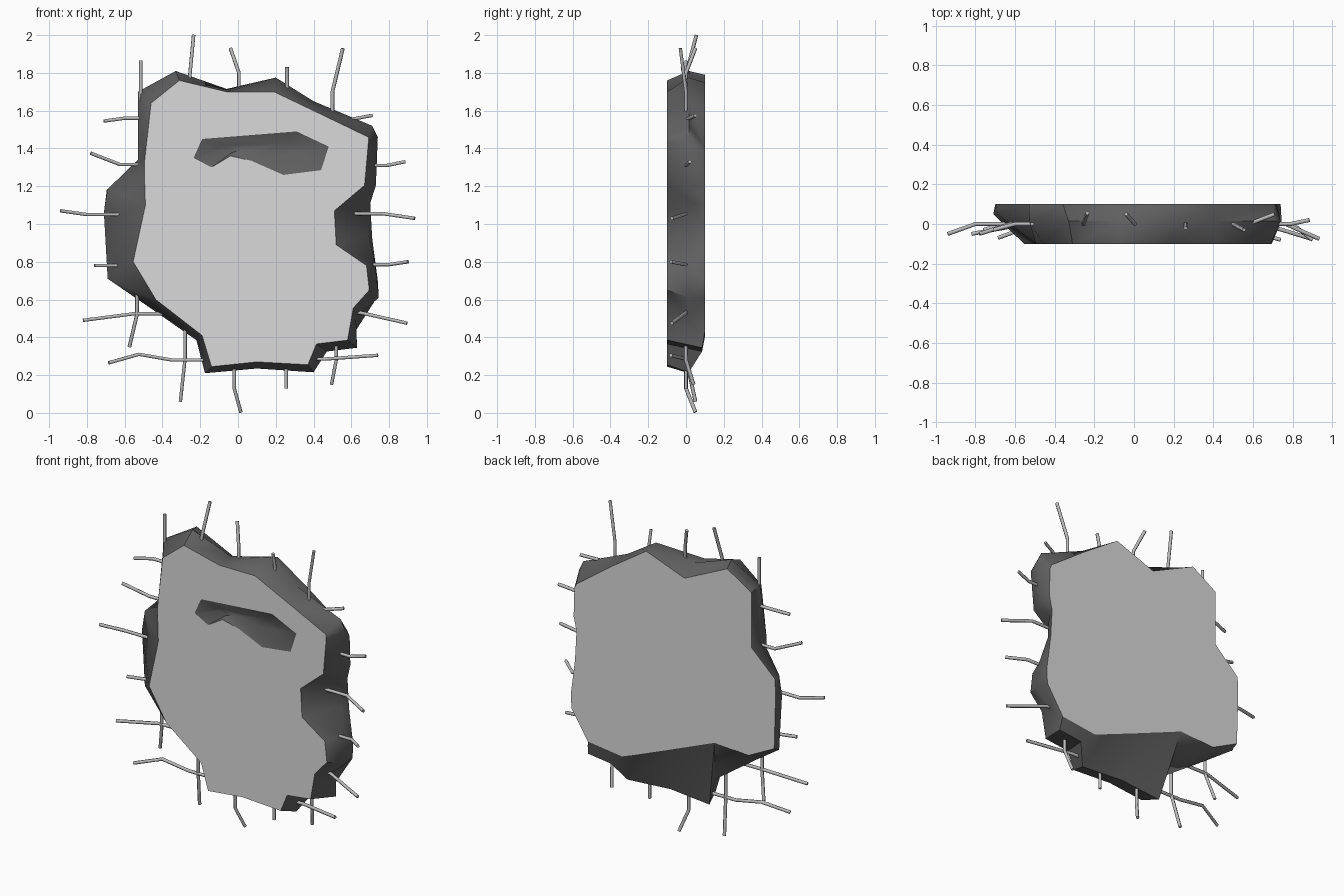
import bpy, bmesh, math

if "Cube" in bpy.data.objects:
    bpy.data.objects.remove(bpy.data.objects["Cube"])


def material(name, v):
    m = bpy.data.materials.new(name)
    m.diffuse_color = (v, v, v, 1)
    m.use_nodes = True
    m.node_tree.nodes["Principled BSDF"].inputs["Base Color"].default_value = m.diffuse_color
    return m


LIGHT = material("light concrete", 0.7)
DARK = material("dark broken concrete", 0.12)
STEEL = material("steel grey", 0.5)
T = 0.1  # half thickness of the slab

# Broken outlines (x, z), clockwise from the top left: front, middle, back
front = [(-.31, 1.76), (-.06, 1.70), (.19, 1.70), (.42, 1.59), (.69, 1.46), (.69, 1.43),
         (.67, 1.205), (.51, 1.07), (.52, .89), (.68, .78), (.695, .65), (.61, .555),
         (.58, .385), (.415, .365), (.37, .255), (.10, .27), (-.14, .245), (-.19, .41),
         (-.435, .60), (-.555, .80), (-.49, 1.10), (-.495, 1.25), (-.495, 1.33), (-.46, 1.64)]
middle = [(-.33, 1.81), (-.06, 1.715), (.20, 1.775), (.40, 1.65), (.71, 1.52), (.74, 1.46),
          (.73, 1.205), (.68, 1.11), (.69, .95), (.725, .79), (.745, .61), (.625, .505),
          (.63, .345), (.47, .325), (.40, .215), (.10, .235), (-.175, .21), (-.22, .385),
          (-.50, .58), (-.69, .71), (-.71, 1.06), (-.69, 1.185), (-.53, 1.34), (-.53, 1.70)]
back = [(-.36, 1.79), (-.06, 1.65), (.21, 1.75), (.45, 1.59), (.70, 1.41), (.715, 1.38),
        (.72, 1.20), (.70, 1.11), (.71, .93), (.72, .85), (.74, .70), (.735, .61),
        (.62, .43), (.38, .40), (.30, .43), (.05, .53), (-.27, .66), (-.51, .645),
        (-.60, .69), (-.69, .735), (-.70, 1.08), (-.695, 1.18), (-.53, 1.335), (-.53, 1.685)]
mid_y = {7: .05, 8: .05, 12: .085, 13: .085, 17: .02, 19: .05, 20: .05, 21: .05}
# Chipped hollow near the top of the front
chip = [(-.19, 1.45), (.31, 1.49), (.48, 1.41), (.44, 1.285), (.24, 1.26),
        (.07, 1.335), (-.04, 1.36), (-.14, 1.30), (-.235, 1.35)]


def ring_edges(bm, ring):
    return [bm.edges.get((a, b)) or bm.edges.new((a, b))
            for a, b in zip(ring, ring[1:] + ring[:1])]


def bridge(bm, r1, r2, flip=()):
    n = len(r1)
    for i in range(n):
        j = (i + 1) % n
        if i in flip:
            bm.faces.new((r1[i], r1[j], r2[i]))
            bm.faces.new((r1[j], r2[j], r2[i]))
        else:
            bm.faces.new((r1[i], r1[j], r2[j]))
            bm.faces.new((r1[i], r2[j], r2[i]))


def build_slab():
    bm = bmesh.new()
    rf = [bm.verts.new((x, -T, z)) for x, z in front]
    rm = [bm.verts.new((x, mid_y.get(i, .015), z)) for i, (x, z) in enumerate(middle)]
    rb = [bm.verts.new((x, T, z)) for x, z in back]
    bridge(bm, rf, rm)
    bridge(bm, rm, rb, flip=(16, 17, 18))
    # hollow: sloping walls down to a smaller floor
    cx, cz = .13, 1.405
    rc = [bm.verts.new((x, -T, z)) for x, z in chip]
    rfloor = [bm.verts.new((cx + (x - cx) * .6, -.07, cz + (z - cz) * .25)) for x, z in chip]
    bridge(bm, rc, rfloor)
    # flat front with the hole, flat back, hollow floor
    for edges in (ring_edges(bm, rf) + ring_edges(bm, rc), ring_edges(bm, rb),
                  ring_edges(bm, rfloor)):
        bmesh.ops.triangle_fill(bm, use_beauty=True, edges=edges)
    bmesh.ops.recalc_face_normals(bm, faces=bm.faces[:])
    for f in bm.faces:
        flat = all(abs(abs(v.co.y) - T) < 1e-5 for v in f.verts)
        f.material_index = 0 if flat else 1
        f.smooth = not flat
    # broken sides are smooth, with crisp rims and corners
    for e in bm.edges:
        a, b = e.link_faces
        rim = a.material_index != b.material_index
        e.smooth = not rim and e.calc_face_angle(0) < math.radians(50)
    me = bpy.data.meshes.new("broken_slab")
    bm.to_mesh(me)
    bm.free()
    me.materials.append(LIGHT)
    me.materials.append(DARK)
    ob = bpy.data.objects.new("broken_slab", me)
    bpy.context.collection.objects.link(ob)


def build_bars(name, inward, bars):
    """Bent bars: each is tip x, y, z and bend x, z, then runs straight into the slab."""
    cu = bpy.data.curves.new(name, "CURVE")
    cu.dimensions = "3D"
    cu.bevel_depth = .01
    cu.bevel_resolution = 1
    cu.use_fill_caps = True
    for tx, ty, tz, bx, bz in bars:
        pts = [(tx, ty, tz), (bx, 0, bz), (bx + inward[0], 0, bz + inward[1])]
        if name == "left_bars" and tz < .3:      # the double-bent bar at the lower left
            pts.insert(1, (-.525, -.01, .31))
        sp = cu.splines.new("POLY")
        sp.points.add(len(pts) - 1)
        for p, co in zip(sp.points, pts):
            p.co = (*co, 1)
    cu.materials.append(STEEL)
    ob = bpy.data.objects.new(name, cu)
    bpy.context.collection.objects.link(ob)
    bpy.context.view_layer.objects.active = ob
    ob.select_set(True)
    bpy.ops.object.convert(target="MESH")
    bpy.context.object.select_set(False)


build_slab()
build_bars("top_bars", (0, -.17), [
    (-.515, 0, 1.865, -.515, 1.72), (-.235, .055, 2.0, -.255, 1.79), (-.04, .05, 1.93, .005, 1.80),
    (.26, -.02, 1.83, .26, 1.74), (.555, -.03, 1.93, .50, 1.70)])
build_bars("bottom_bars", (0, .17), [
    (.495, .04, .15, .52, .28), (.255, 0, .13, .255, .24), (.015, .05, .004, -.02, .13),
    (-.305, .05, .06, -.28, .29), (-.575, .04, .35, -.535, .52)])
build_bars("right_bars", (-.17, 0), [
    (.71, .05, 1.575, .58, 1.55), (.885, .02, 1.33, .79, 1.31), (.935, -.075, 1.03, .765, 1.055),
    (.90, -.08, .80, .80, .785), (.895, -.075, .475, .65, .53), (.74, -.08, .305, .46, .285)])
build_bars("left_bars", (.17, 0), [
    (-.71, -.03, 1.545, -.60, 1.56), (-.78, -.05, 1.375, -.625, 1.315), (-.94, -.05, 1.07, -.80, 1.05),
    (-.76, -.03, .78, -.65, .78), (-.82, -.05, .49, -.55, .525), (-.685, -.07, .265, -.35, .28)])
